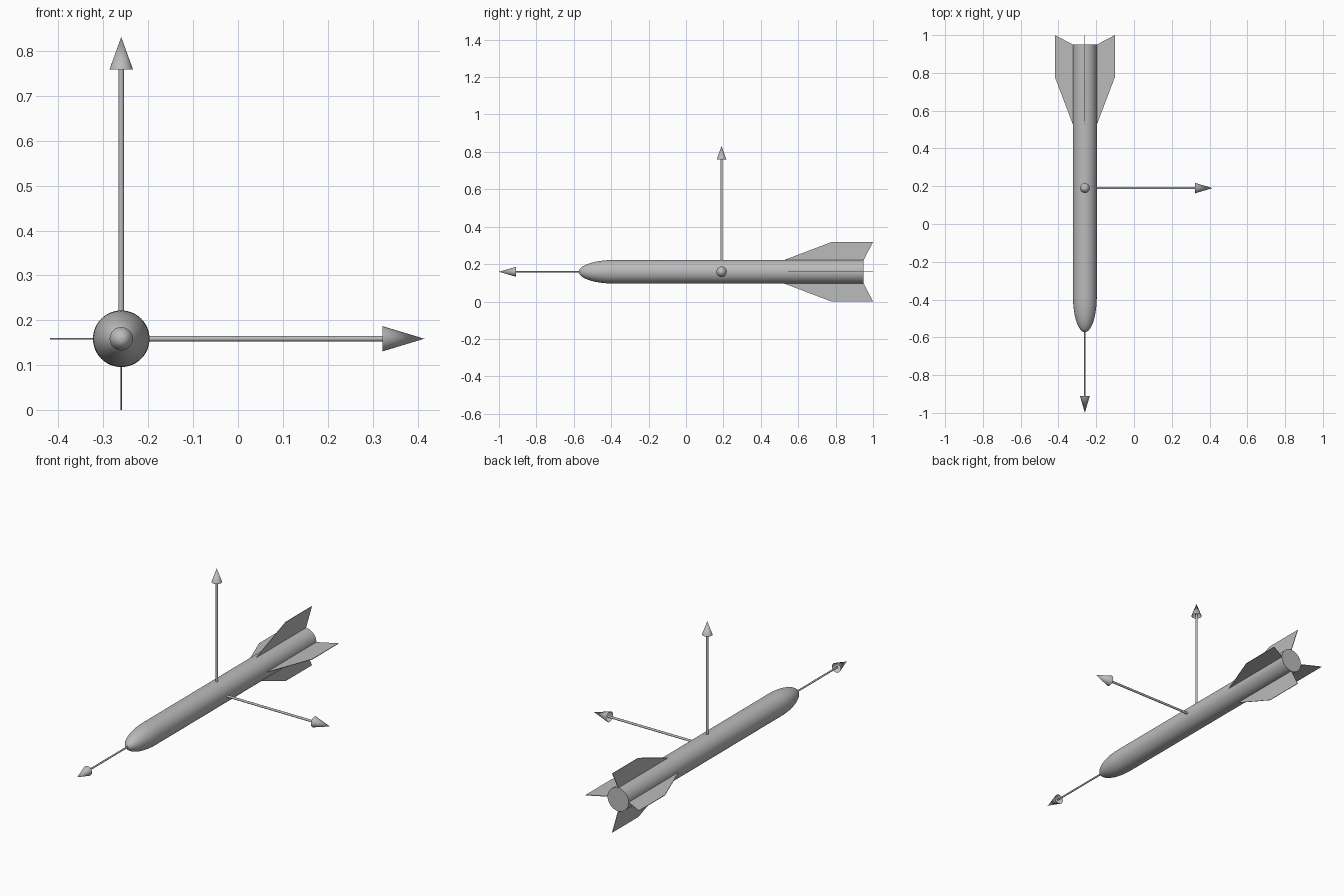
import bpy, bmesh, math
from mathutils import Matrix, Vector

cube = bpy.data.objects.get("Cube")
if cube:
    bpy.data.objects.remove(cube, do_unlink=True)

grey = bpy.data.materials.new("plain grey")
grey.use_nodes = True
colour = (0.5, 0.5, 0.5, 1)
grey.diffuse_color = colour
grey.node_tree.nodes["Principled BSDF"].inputs["Base Color"].default_value = colour

AXIS_X, AXIS_Z = -0.26, 0.159
RADIUS = 0.063
CENTRE = Vector((AXIS_X, 0.19, AXIS_Z))


def finish(name, bm, smooth=True):
    bmesh.ops.recalc_face_normals(bm, faces=bm.faces)
    mesh = bpy.data.meshes.new(name)
    bm.to_mesh(mesh)
    bm.free()
    mesh.materials.append(grey)
    obj = bpy.data.objects.new(name, mesh)
    bpy.context.collection.objects.link(obj)
    if smooth:
        bpy.ops.object.select_all(action='DESELECT')
        obj.select_set(True)
        bpy.context.view_layer.objects.active = obj
        bpy.ops.object.shade_smooth_by_angle(angle=math.radians(40))
    return obj


# Body: spin a half profile with an elliptical nose about the long axis
def make_body(nose_tip=-0.573, nose_base=-0.385, tail=0.95, steps=14):
    profile = [(0, tail), (RADIUS, tail)]
    for i in range(steps + 1):
        a = math.pi / 2 * i / steps
        profile.append((RADIUS * math.cos(a), nose_base + (nose_tip - nose_base) * math.sin(a)))
    bm = bmesh.new()
    verts = [bm.verts.new((AXIS_X + r, y, AXIS_Z)) for r, y in profile]
    edges = [bm.edges.new(pair) for pair in zip(verts, verts[1:])]
    bmesh.ops.spin(bm, geom=verts + edges, cent=(AXIS_X, 0, AXIS_Z), axis=(0, 1, 0),
                   angle=math.tau, steps=48)
    bmesh.ops.remove_doubles(bm, verts=bm.verts, dist=0.0001)
    finish("body", bm)


# Fin: thin swept plate, turned about the body axis
def make_fin(name, turn, half=0.0015):
    outline = [(0.055, 0.505), (RADIUS, 0.525), (0.159, 0.778), (0.159, 1.0),
               (RADIUS, 0.95), (0.055, 0.946)]
    bm = bmesh.new()
    face = bm.faces.new([bm.verts.new((r, y, -half)) for r, y in outline])
    extruded = bmesh.ops.extrude_face_region(bm, geom=[face])["geom"]
    top = [v for v in extruded if isinstance(v, bmesh.types.BMVert)]
    bmesh.ops.translate(bm, verts=top, vec=(0, 0, 2 * half))
    place = Matrix.Translation((AXIS_X, 0, AXIS_Z)) @ Matrix.Rotation(turn, 4, 'Y')
    bmesh.ops.transform(bm, matrix=place, verts=bm.verts)
    finish(name, bm, smooth=False)


# Arrow: slim shaft and a hollow cone head, aimed along a direction
def make_arrow(name, direction, start, head, tip, shaft_r, head_r):
    aim = Matrix.Translation(CENTRE) @ Vector(direction).to_track_quat('Z', 'Y').to_matrix().to_4x4()

    def tube(part, low, high, r1, r2):
        bm = bmesh.new()
        bmesh.ops.create_cone(bm, cap_ends=False, segments=24, radius1=r1, radius2=r2,
                              depth=high - low,
                              matrix=aim @ Matrix.Translation((0, 0, (low + high) / 2)))
        bmesh.ops.remove_doubles(bm, verts=bm.verts, dist=0.00001)
        finish(name + part, bm)

    tube("_shaft", start, head + 0.01, shaft_r, shaft_r)
    tube("_head", head, tip, head_r, 0)


make_body()
for i, side in enumerate(("left", "bottom", "right", "top")):
    make_fin(side + "_fin", i * math.pi / 2)
make_arrow("up_arrow", (0, 0, 1), 0.05, 0.6, 0.672, 0.006, 0.026)
make_arrow("left_arrow", (1, 0, 0), 0.05, 0.582, 0.675, 0.006, 0.028)
make_arrow("front_arrow", (0, -1, 0), 0.74, 1.1, 1.19, 0.0045, 0.026)
